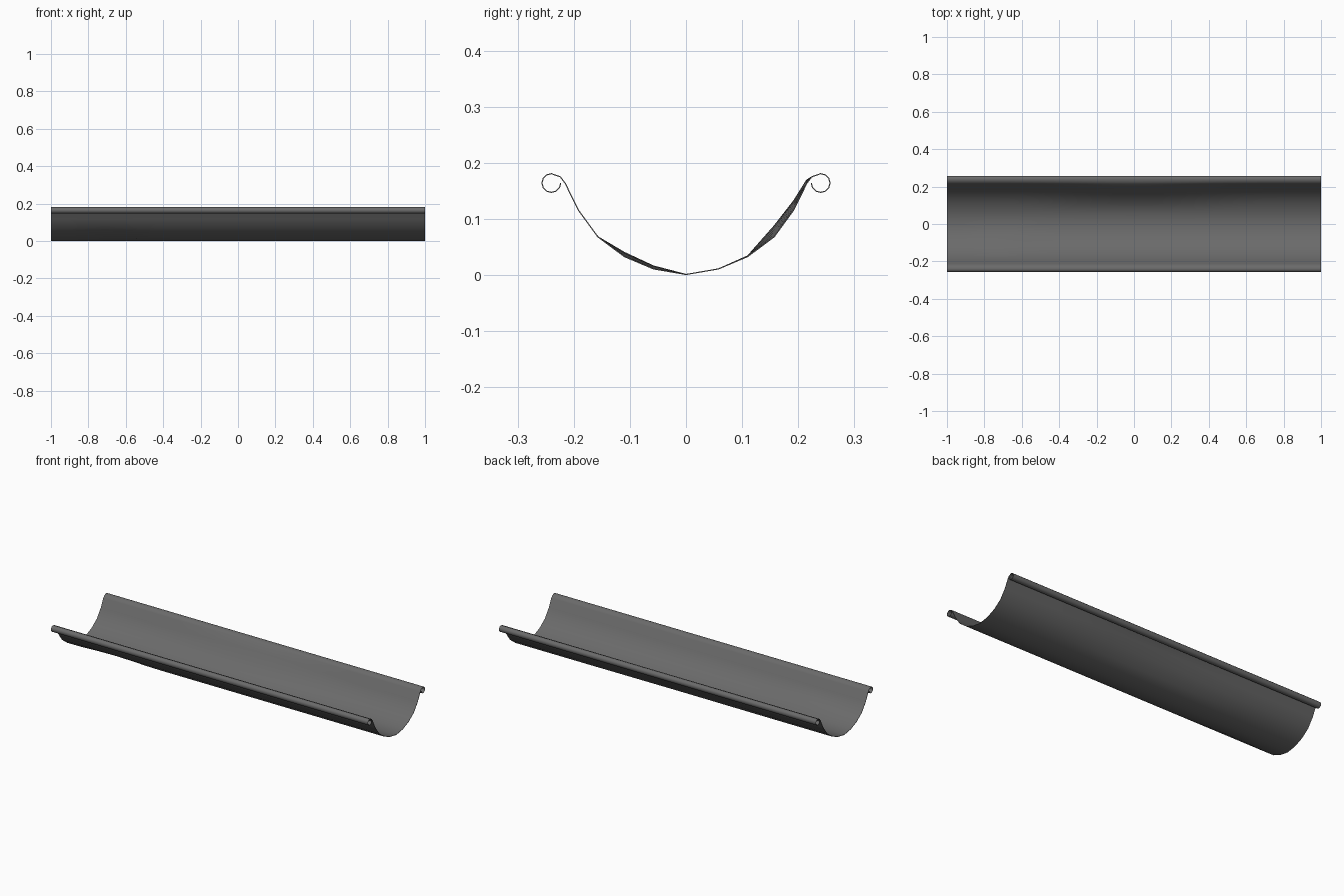
import bpy, bmesh, math

if "Cube" in bpy.data.objects:
    bpy.data.objects.remove(bpy.data.objects["Cube"])

# Dark metal
metal = bpy.data.materials.new("dark_grey_metal")
metal.diffuse_color = (0.145, 0.145, 0.145, 1)
metal.use_nodes = True
metal.node_tree.nodes["Principled BSDF"].inputs["Base Color"].default_value = metal.diffuse_color


def half_profile():
    """Trough wall from the bottom to the rolled bead, for y > 0."""
    wall = [(0.058, 0.012), (0.11, 0.034), (0.157, 0.069), (0.192, 0.117),
            (0.215, 0.164), (0.224, 0.176)]
    bead = []
    for i in range(10):
        a = math.radians(90 - 30 * i)
        bead.append((0.24 + 0.0167 * math.cos(a), 0.165 + 0.0167 * math.sin(a)))
    return wall + bead


def bump(v, centre, width):
    t = abs(v - centre) / width
    return 0.5 + 0.5 * math.cos(math.pi * t) if t < 1 else 0.0


def dent(x, y):
    """Shallow pushed-in areas on the two walls."""
    return (0.021 * bump(y, 0.17, 0.07) * bump(x, 0.0, 0.7)
            + 0.009 * bump(y, -0.09, 0.07) * bump(x, -0.7, 0.28))


# Full mirrored cross-section, swept along x
half = half_profile()
profile = [(-y, z) for y, z in reversed(half)] + [(0, 0.002)] + half
bead_count = 11
bm = bmesh.new()
rows = []
STATIONS = 20
for s in range(STATIONS + 1):
    x = -1 + 2 * s / STATIONS
    row = []
    for i, (y, z) in enumerate(profile):
        in_wall = bead_count <= i < len(profile) - bead_count
        row.append(bm.verts.new((x, y, z + (dent(x, y) if in_wall else 0))))
    rows.append(row)
for a, b in zip(rows, rows[1:]):
    for i in range(len(profile) - 1):
        bm.faces.new((a[i], b[i], b[i + 1], a[i + 1]))

mesh = bpy.data.meshes.new("gutter")
bm.to_mesh(mesh)
bm.free()
mesh.materials.append(metal)
gutter = bpy.data.objects.new("gutter", mesh)
bpy.context.collection.objects.link(gutter)

# Thin sheet thickness
solid = gutter.modifiers.new("sheet", 'SOLIDIFY')
solid.thickness = 0.002
solid.offset = 0

# Smooth shading with crisp end edges
bpy.context.view_layer.objects.active = gutter
gutter.select_set(True)
bpy.ops.object.modifier_apply(modifier="sheet")
low = min(v.co.z for v in mesh.vertices)
for v in mesh.vertices:
    v.co.z -= low
bpy.ops.object.shade_smooth_by_angle(angle=math.radians(40))
